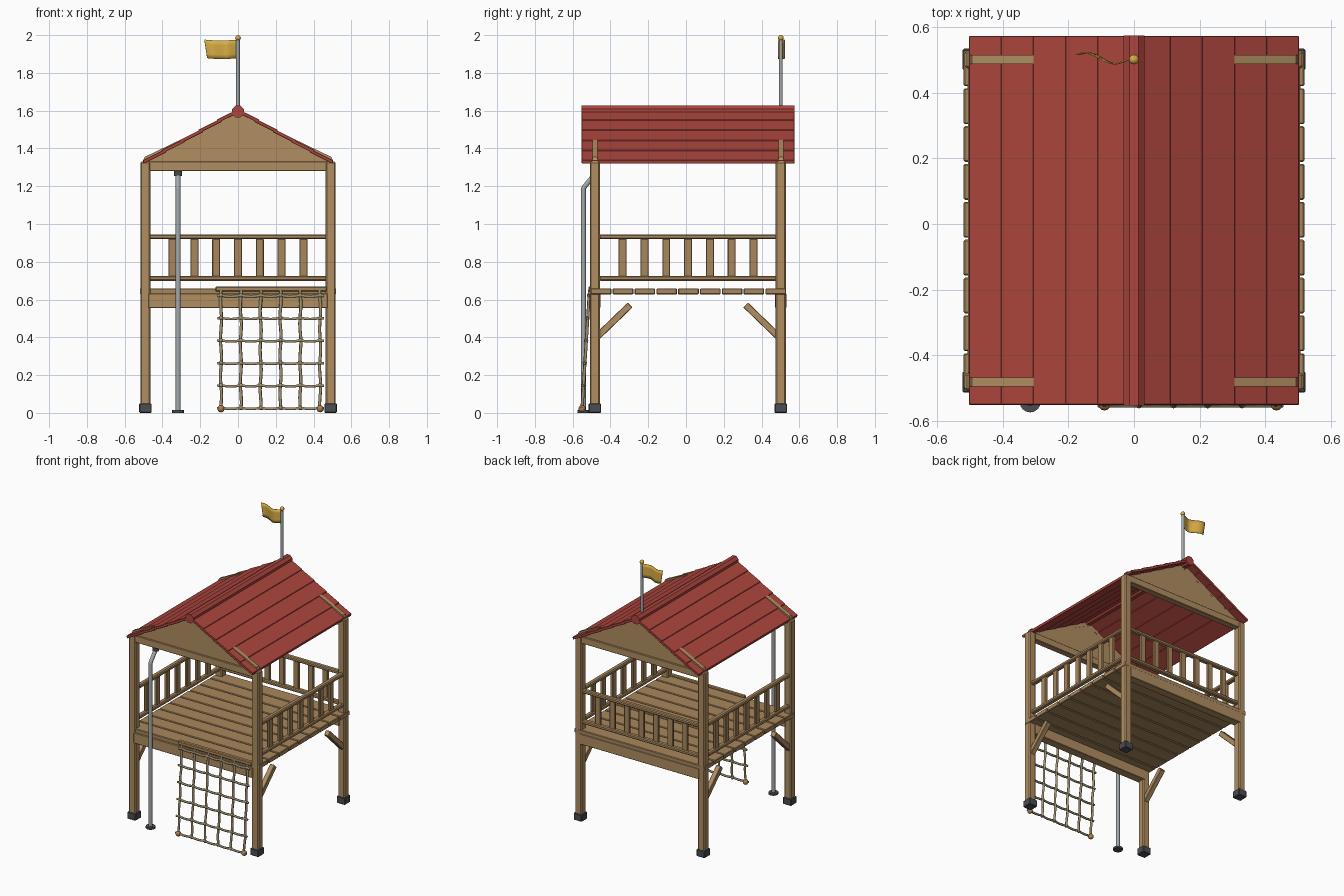
import bpy, bmesh, math
from mathutils import Vector

if "Cube" in bpy.data.objects:
    bpy.data.objects.remove(bpy.data.objects["Cube"])

YF, YB, YC, PX = -0.482, 0.502, 0.011, 0.49   # post rows, middle, post x


def mat(name, r, g, b):
    m = bpy.data.materials.new(name)
    m.diffuse_color = (r, g, b, 1)
    m.use_nodes = True
    m.node_tree.nodes["Principled BSDF"].inputs["Base Color"].default_value = m.diffuse_color
    return m


WOOD = mat("wood", 0.44, 0.27, 0.12)
DECK = mat("deck_wood", 0.40, 0.245, 0.11)
RED = mat("roof_red", 0.42, 0.06, 0.047)
GOLD = mat("gold", 0.70, 0.42, 0.06)
STEEL = mat("steel", 0.36, 0.39, 0.41)
DARK = mat("dark_grey", 0.07, 0.075, 0.085)
ROPE = mat("rope", 0.36, 0.29, 0.17)
BALL = mat("ball_brown", 0.42, 0.22, 0.08)


def finish(name, bm, m, bevel=0.0, smooth=False):
    bmesh.ops.recalc_face_normals(bm, faces=bm.faces)
    me = bpy.data.meshes.new(name)
    bm.to_mesh(me)
    bm.free()
    o = bpy.data.objects.new(name, me)
    bpy.context.collection.objects.link(o)
    me.materials.append(m)
    if bevel:
        b = o.modifiers.new("bevel", 'BEVEL')
        b.width, b.segments = bevel, 1
    if smooth:
        bpy.ops.object.select_all(action='DESELECT')
        o.select_set(True)
        bpy.context.view_layer.objects.active = o
        bpy.ops.object.shade_smooth_by_angle(angle=math.radians(40))
    return o


def box(name, c, s, m, bevel=0.004, rot_x=0.0):
    bm = bmesh.new()
    bmesh.ops.create_cube(bm, size=1)
    bmesh.ops.scale(bm, vec=s, verts=bm.verts)
    o = finish(name, bm, m, bevel)
    o.location, o.rotation_euler.x = c, rot_x
    return o


def extrude_y(name, pts, y0, y1, m, bevel=0.0):
    # xz profile extruded along y
    bm = bmesh.new()
    f = bm.faces.new([bm.verts.new((x, y0, z)) for x, z in pts])
    r = bmesh.ops.extrude_face_region(bm, geom=[f])
    vs = [v for v in r["geom"] if isinstance(v, bmesh.types.BMVert)]
    bmesh.ops.translate(bm, vec=(0, y1 - y0, 0), verts=vs)
    return finish(name, bm, m, bevel)


def cyl(name, c, r, h, m, seg=16):
    bm = bmesh.new()
    bmesh.ops.create_cone(bm, cap_ends=True, segments=seg, radius1=r, radius2=r, depth=h)
    o = finish(name, bm, m, smooth=True)
    o.location = c
    return o


def ball(name, c, r, m):
    bm = bmesh.new()
    bmesh.ops.create_uvsphere(bm, u_segments=12, v_segments=8, radius=r)
    o = finish(name, bm, m, smooth=True)
    o.location = c


def tube(name, paths, r, m, res=1):
    cu = bpy.data.curves.new(name, 'CURVE')
    cu.dimensions = '3D'
    cu.bevel_depth, cu.bevel_resolution, cu.use_fill_caps = r, res, True
    for p in paths:
        s = cu.splines.new('POLY')
        s.points.add(len(p) - 1)
        for q, v in zip(s.points, p):
            q.co = (*v, 1)
    cu.materials.append(m)
    o = bpy.data.objects.new(name, cu)
    bpy.context.collection.objects.link(o)
    return o


# posts, feet, diagonal braces
for sx in (-1, 1):
    for y, d in ((YF, 1), (YB, -1)):
        box("post", (sx * PX, y, 0.68), (0.054, 0.054, 1.30), WOOD, 0.007)
        box("post_foot", (sx * PX, y, 0.025), (0.066, 0.066, 0.05), DARK)
        box("brace", (sx * PX, y + d * 0.10, 0.488), (0.036, 0.24, 0.036), WOOD, 0.003,
            d * math.radians(44))

# deck
for i in range(9):
    box("deck_plank", (0, YC + 0.002 + (i - 4) * 0.1155, 0.643), (1.04, 0.109, 0.032), DECK, 0.004)
for y in (YF, YB):
    box("deck_beam", (0, y, 0.594), (0.95, 0.06, 0.076), WOOD, 0.003)

# railings on both sides and the back
for z in (0.712, 0.932):
    box("back_rail", (0, YB, z), (0.94, 0.034, 0.025), DECK, 0.006)
    for sx in (-1, 1):
        box("side_rail", (sx * PX, YC, z), (0.034, 0.94, 0.025), DECK, 0.006)
for i in range(-3, 4):
    box("back_baluster", (i * 0.1155, YB, 0.822), (0.042, 0.02, 0.20), DECK, 0.003)
    for sx in (-1, 1):
        box("side_baluster", (sx * PX, YC + i * 0.1155, 0.822), (0.02, 0.042, 0.20), DECK, 0.003)

# gables: tie beam, panel and rafters that rise through the roof near the eaves
for y in (YF, YB):
    box("tie_beam", (0, y, 1.306), (0.95, 0.046, 0.05), WOOD, 0.003)
    extrude_y("gable_panel", [(-0.47, 1.33), (0.47, 1.33), (0, 1.562)], y - 0.013, y + 0.013, WOOD)
    for sx in (-1, 1):
        extrude_y("rafter", [(0, 1.593), (sx * 0.494, 1.355), (sx * 0.505, 1.328),
                             (sx * 0.48, 1.326), (0, 1.557)], y - 0.0135, y + 0.0135, WOOD)

# lapped roof boards and octagonal ridge
for sx in (-1, 1):
    for i in range(5):
        x0, x1 = max(0, i * 0.098 - 0.012), 0.108 + i * 0.098
        z0, z1 = 1.588 - 0.55 * x0, 1.594 - 0.55 * x1
        extrude_y("roof_board", [(sx * x0, z0), (sx * x1, z1), (sx * (x1 + 0.004), z1 + 0.018),
                                 (sx * (x0 + 0.004), z0 + 0.018)], -0.552, 0.574, RED, 0.002)
extrude_y("roof_ridge", [(0.034 * math.cos(math.radians(22.5 + 45 * k)),
                          1.596 + 0.034 * math.sin(math.radians(22.5 + 45 * k))) for k in range(8)],
          -0.554, 0.575, RED)

# flagpole with finial and waving flag
cyl("flagpole", (0, YB, 1.765), 0.010, 0.44, STEEL, 12)
ball("flagpole_finial", (0, YB, 1.985), 0.015, GOLD)
bm = bmesh.new()
cols = []
for i in range(17):
    t = i / 16
    y = YB - 0.017 * math.sin(t * 1.75 * math.pi) * (0.4 + 0.6 * min(1, t * 3)) + 0.003
    dz = -0.005 * math.sin(t * math.pi)
    cols.append([bm.verts.new((-0.005 - (0.158 + 0.015 * k / 4) * t, y, 1.878 + dz + 0.098 * k / 4))
                 for k in range(5)])
for a, b in zip(cols, cols[1:]):
    for k in range(4):
        bm.faces.new((a[k], b[k], b[k + 1], a[k + 1]))
flag = finish("flag", bm, GOLD, smooth=True)
sol = flag.modifiers.new("thickness", 'SOLIDIFY')
sol.thickness, sol.offset = 0.004, 0

# sliding pole, bent back under the tie beam
px, py = -0.317, -0.543
bend = [(px, py + 0.012 * (1 - math.cos(a)), 1.18 + 0.02 * math.sin(a))
        for a in (0, 0.3, 0.6, 0.9)]
tube("sliding_pole", [[(px, py, 0.005)] + bend +
                      [(px, YF - 0.012, 1.25), (px, YF - 0.003, 1.262), (px, YF, 1.283)]], 0.0135, STEEL, 3)
cyl("pole_base", (px, py, 0.007), 0.032, 0.014, DARK)
cyl("pole_flange", (px, YF, 1.267), 0.021, 0.026, DARK)


# climbing net leaning outwards
def net_y(z):
    return -0.552 + 0.04 * z / 0.63


xs = [-0.09 + 0.105 * i for i in range(6)]
zs = [0.027 + 0.119 * i for i in range(6)]
tube("net_vertical_ropes", [[(x + 0.003 * math.sin(k * 1.1 + x * 9), net_y(z), z)
                             for k in range(19) for z in [0.015 + k * 0.635 / 18]] for x in xs], 0.0085, ROPE)
tube("net_horizontal_ropes", [[(x, net_y(z) - 0.003, z - 0.006 * abs(math.sin(math.pi * (x + 0.09) / 0.105)))
                               for k in range(44) for x in [-0.11 + k * 0.565 / 43]] for z in zs], 0.0075, ROPE)
for x in xs:
    for z in zs:
        ball("net_knot", (x, net_y(z) - 0.001, z), 0.0115, ROPE)
for x in (xs[0], xs[-1]):
    ball("net_corner_ball", (x, net_y(0.025), 0.022), 0.019, BALL)
box("net_top_bar", (0.175, -0.502, 0.656), (0.59, 0.03, 0.028), DECK, 0.005)
